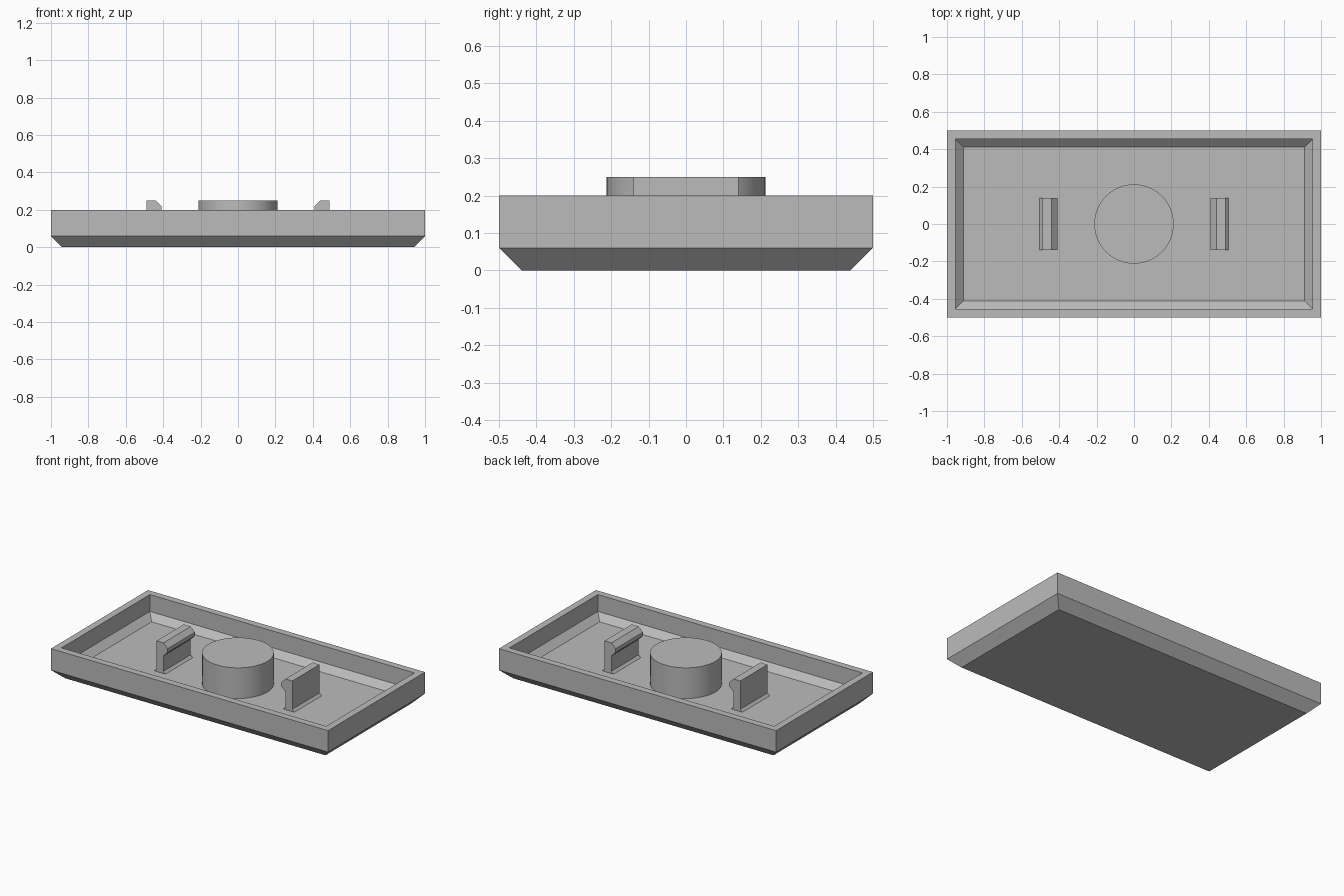
import bpy
import bmesh

cube = bpy.data.objects.get("Cube")
if cube:
    bpy.data.objects.remove(cube, do_unlink=True)

GREY = (0.5, 0.5, 0.5, 1.0)
material = bpy.data.materials.new("plain_grey")
material.use_nodes = True
material.diffuse_color = GREY
material.node_tree.nodes["Principled BSDF"].inputs["Base Color"].default_value = GREY

FLOOR, TOP = 0.05, 0.25


def add_object(name, bm):
    bmesh.ops.recalc_face_normals(bm, faces=bm.faces)
    mesh = bpy.data.meshes.new(name)
    bm.to_mesh(mesh)
    bm.free()
    mesh.materials.append(material)
    obj = bpy.data.objects.new(name, mesh)
    bpy.context.collection.objects.link(obj)
    return obj


def loft(name, loops):
    """Skin a stack of closed loops and cap both ends."""
    bm = bmesh.new()
    rings = [[bm.verts.new(p) for p in loop] for loop in loops]
    for a, b in zip(rings, rings[1:]):
        for i in range(len(a)):
            j = (i + 1) % len(a)
            bm.faces.new((a[i], a[j], b[j], b[i]))
    bm.faces.new(rings[0])
    bm.faces.new(rings[-1])
    return add_object(name, bm)


def rectangle(x, y, z):
    return [(-x, -y, z), (x, -y, z), (x, y, z), (-x, y, z)]


# Hollow tray: chamfered underside, straight rim, chamfered inner floor edge
tray_sections = [(0.94, 0.44, 0), (1, 0.5, 0.06), (1, 0.5, 0.2),
                 (0.955, 0.455, 0.2), (0.955, 0.455, 0.09), (0.912, 0.412, FLOOR)]
loft("tray", [rectangle(*section) for section in tray_sections])

# Round central boss
bm = bmesh.new()
bmesh.ops.create_cone(bm, cap_ends=True, segments=64, radius1=0.212,
                      radius2=0.212, depth=TOP - FLOOR)
bmesh.ops.translate(bm, verts=bm.verts, vec=(0, 0, (TOP + FLOOR) / 2))
boss = add_object("central_boss", bm)
bpy.context.view_layer.objects.active = boss
boss.select_set(True)
bpy.ops.object.shade_smooth_by_angle()
boss.select_set(False)

# Mirrored snap clips: hooks face the boss, flared feet meet the floor
clip_profile = [(0.505, FLOOR), (0.49, FLOOR + 0.015), (0.49, TOP), (0.44, TOP),
                (0.41, 0.22), (0.41, 0.195), (0.44, 0.165),
                (0.44, FLOOR + 0.015), (0.425, FLOOR)]
for name, side in (("left_clip", 1), ("right_clip", -1)):
    loft(name, [[(side * x, y, z) for x, z in clip_profile] for y in (-0.14, 0.14)])
